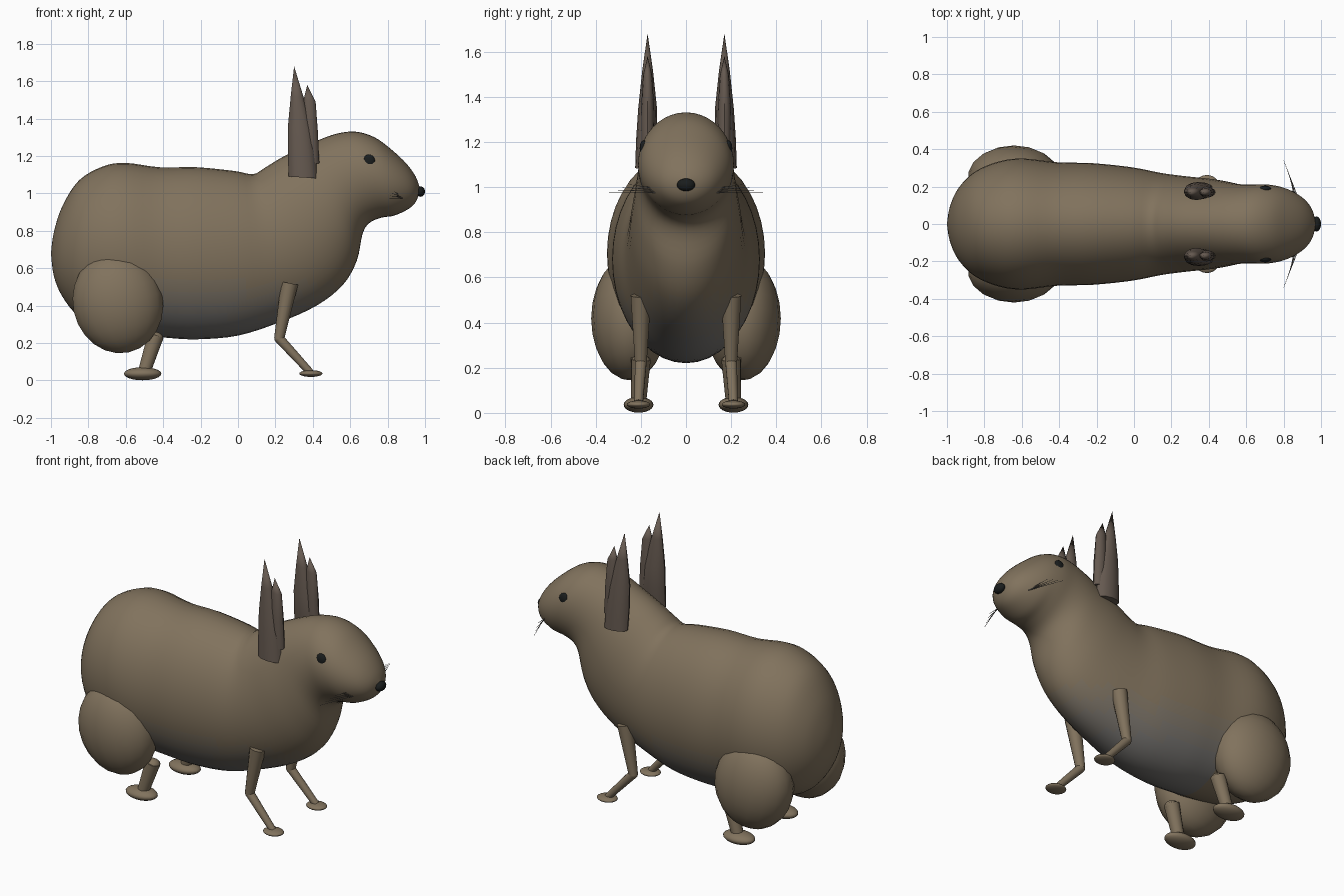
import bpy, bmesh, math
from mathutils import Vector

if "Cube" in bpy.data.objects:
    bpy.data.objects.remove(bpy.data.objects["Cube"])


def material(name, rgb):
    m = bpy.data.materials.new(name)
    m.diffuse_color = (*rgb, 1)
    m.use_nodes = True
    m.node_tree.nodes["Principled BSDF"].inputs["Base Color"].default_value = m.diffuse_color
    return m


FUR = material("fur", (0.22, 0.17, 0.11))
EAR = material("ear fur", (0.13, 0.10, 0.08))
DARK = material("dark", (0.01, 0.012, 0.012))
WHISKER = material("whisker", (0.15, 0.14, 0.13))
BELLY = [material(f"belly_{i}", (0.22 - 0.01 * i, 0.172, 0.11 + 0.013 * i)) for i in range(1, 5)]


def finish(name, bm, mats, angle=40):
    bmesh.ops.recalc_face_normals(bm, faces=bm.faces)
    me = bpy.data.meshes.new(name)
    bm.to_mesh(me)
    bm.free()
    ob = bpy.data.objects.new(name, me)
    bpy.context.collection.objects.link(ob)
    for m in mats:
        me.materials.append(m)
    bpy.ops.object.select_all(action='DESELECT')
    bpy.context.view_layer.objects.active = ob
    ob.select_set(True)
    bpy.ops.object.shade_smooth_by_angle(angle=math.radians(angle))
    return ob


def catmull(rows, n):
    """Smoothly resample a list of number tuples."""
    out = []
    for i in range(len(rows) - 1):
        p = [rows[max(0, min(len(rows) - 1, i + k))] for k in (-1, 0, 1, 2)]
        for j in range(n):
            t = j / n
            out.append(tuple(0.5 * (2 * b + (c - a) * t + (2 * a - 5 * b + 4 * c - d) * t * t
                                    + (3 * b - a - 3 * c + d) * t ** 3) for a, b, c, d in zip(*p)))
    return out + [rows[-1]]


def loft(rows, segs):
    """Elliptic sections (x1, z1, x2, z2, half width, y centre); zero width is a tip."""
    bm = bmesh.new()
    rings = []
    for x1, z1, x2, z2, w, y in rows:
        a, b = Vector((x1, y, z1)), Vector((x2, y, z2))
        c, h = (a + b) / 2, (a - b) / 2
        if w <= 1e-5:
            rings.append([bm.verts.new(c)])
            continue
        rings.append([bm.verts.new(c + h * math.cos(t) + Vector((0, w * math.sin(t), 0)))
                      for t in (2 * math.pi * k / segs for k in range(segs))])
    for r, q in zip(rings, rings[1:]):
        for k in range(segs):
            j = (k + 1) % segs
            if len(r) == 1:
                bm.faces.new((r[0], q[j], q[k]))
            elif len(q) == 1:
                bm.faces.new((r[k], r[j], q[0]))
            else:
                bm.faces.new((r[k], r[j], q[j], q[k]))
    for r in (rings[0], rings[-1]):
        if len(r) > 1:
            bm.faces.new(r)
    return bm


def ball(name, loc, radii, mat, u=20, v=12, tilt=0):
    bm = bmesh.new()
    bmesh.ops.create_uvsphere(bm, u_segments=u, v_segments=v, radius=1)
    ob = finish(name, bm, [mat], 60)
    ob.location, ob.scale, ob.rotation_euler = loc, radii, (0, tilt, 0)
    return ob


def limb(name, a, b, r1, r2, mat, segs=14):
    a, b = Vector(a), Vector(b)
    bm = bmesh.new()
    bmesh.ops.create_cone(bm, cap_ends=True, segments=segs, radius1=r1, radius2=r2, depth=(b - a).length)
    ob = finish(name, bm, [mat])
    ob.location = (a + b) / 2
    ob.rotation_euler = (b - a).to_track_quat('Z', 'Y').to_euler()
    return ob


# Body and head: back point, belly point, half width
profile = [
    (-1.0, .68, -1.0, .68, 0), (-.985, .79, -.985, .56, .09), (-.94, .93, -.94, .45, .19),
    (-.85, 1.07, -.85, .34, .28), (-.72, 1.145, -.72, .28, .335), (-.6, 1.163, -.58, .25, .35),
    (-.42, 1.14, -.4, .23, .33), (-.22, 1.14, -.22, .22, .325), (-.02, 1.12, 0, .24, .303),
    (.08, 1.103, .22, .31, .272), (.14, 1.135, .42, .40, .255), (.23, 1.19, .56, .51, .243),
    (.33, 1.24, .635, .64, .228), (.43, 1.285, .665, .78, .215), (.53, 1.32, .70, .84, .21),
    (.63, 1.33, .765, .87, .212), (.73, 1.30, .83, .88, .20), (.82, 1.235, .89, .905, .17),
    (.90, 1.16, .935, .935, .125), (.95, 1.09, .96, .975, .07), (.972, 1.03, .972, 1.03, 0)]
body = finish("body", loft([r + (0,) for r in catmull(profile, 4)], 40), [FUR] + BELLY, 180)
# Greyer belly, fading upwards
for f in body.data.polygons:
    if -.45 < f.center.x < .6:
        f.material_index = max(0, min(4, int((.58 - f.center.z) / .06)))

# Nose
ball("nose", (.975, 0, 1.01), (.025, .04, .028), DARK)

for s, side in ((-1, "right"), (1, "left")):
    # Eyes
    ball(f"eye_{side}", (.70, s * .187, 1.172), (.033, .018, .036), DARK)
    # Ears: tall outer blade and smaller front blade
    outer = [(.27, 1.09, .425, 1.08, .04, s * .185), (.267, 1.22, .415, 1.20, .046, s * .175),
             (.267, 1.36, .40, 1.33, .042, s * .17), (.282, 1.52, .352, 1.51, .024, s * .17),
             (.30, 1.68, .30, 1.68, 0, s * .17)]
    inner = [(.35, 1.16, .435, 1.16, .028, s * .17), (.35, 1.33, .427, 1.33, .03, s * .17),
             (.35, 1.50, .415, 1.49, .02, s * .17), (.37, 1.58, .37, 1.58, 0, s * .17)]
    finish(f"ear_{side}", loft(outer, 12), [EAR])
    finish(f"ear_front_{side}", loft(inner, 12), [EAR])
    # Hind legs
    ball(f"thigh_{side}", (-.642, s * .25, .418), (.245, .17, .274), FUR, 18, 12, math.radians(-12))
    ball(f"hock_{side}", (-.445, s * .2, .225), (.045, .042, .035), FUR)
    limb(f"hind_shin_{side}", (-.44, s * .2, .24), (-.50, s * .21, .05), .044, .034, FUR)
    ball(f"hind_foot_{side}", (-.51, s * .21, .036), (.10, .066, .035), FUR)
    # Front legs
    limb(f"front_upper_leg_{side}", (.276, s * .2, .52), (.22, s * .2, .225), .046, .027, FUR)
    ball(f"front_knee_{side}", (.22, s * .2, .225), (.026, .026, .026), FUR)
    limb(f"front_lower_leg_{side}", (.22, s * .2, .225), (.385, s * .21, .045), .026, .02, FUR)
    ball(f"front_foot_{side}", (.39, s * .21, .037), (.062, .052, .018), FUR)
    # Whiskers
    for i in range(4):
        limb(f"whisker_{side}_{i}", (.885 - .008 * i, s * .12, .975 + .006 * i),
             (.80 + .012 * i, s * (.34 - .03 * i), .975 + .012 * i), .0025, .0008, WHISKER, 5)
